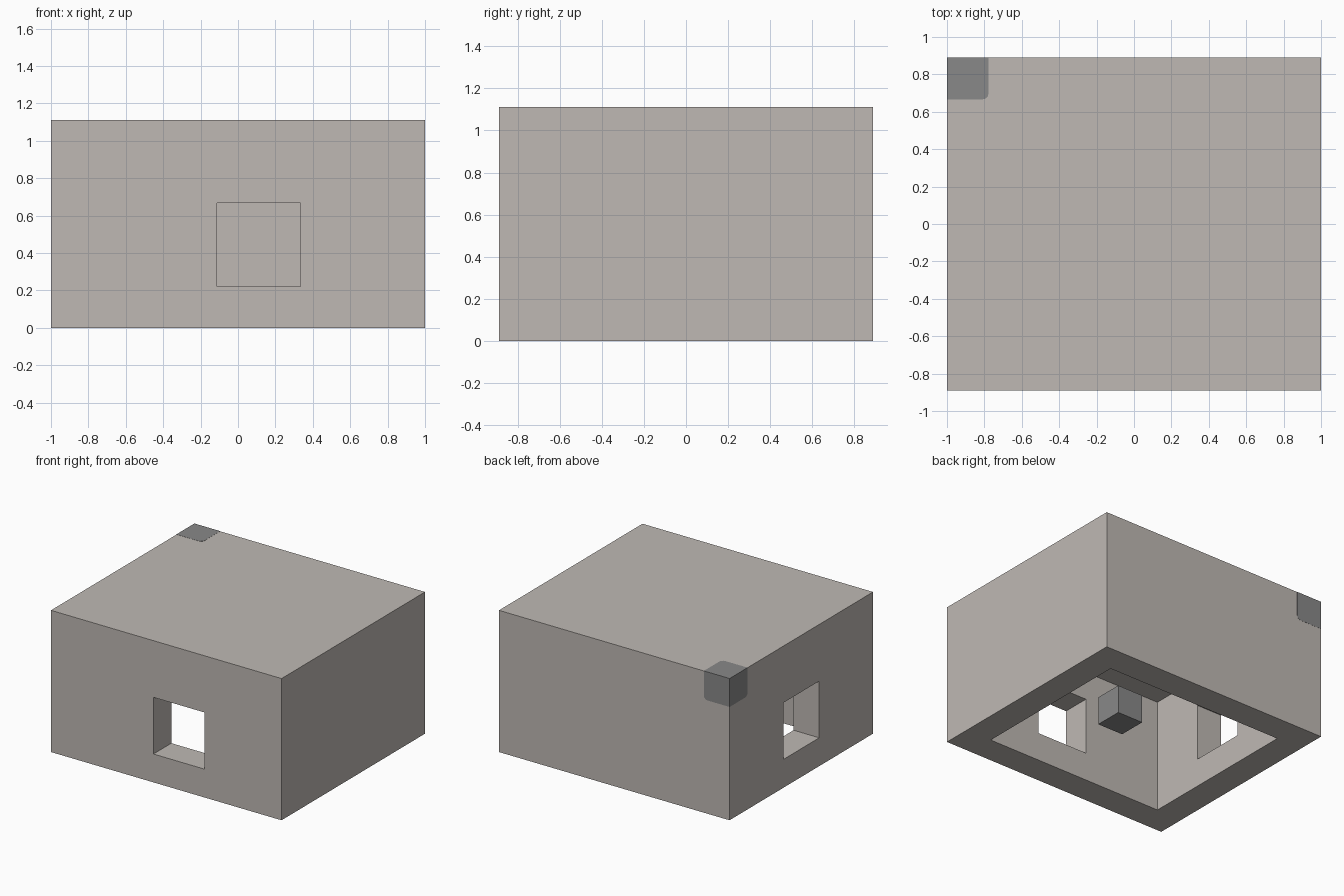
import bpy

U = 1 / 9  # modelling unit: the building is 18 x 16 x 10 units

cube = bpy.data.objects.get("Cube")
if cube:
    bpy.data.objects.remove(cube, do_unlink=True)


def material(name, color):
    mat = bpy.data.materials.new(name)
    mat.use_nodes = True
    mat.diffuse_color = (*color, 1)
    mat.node_tree.nodes["Principled BSDF"].inputs["Base Color"].default_value = (*color, 1)
    return mat


def box(name, low, high, mat=None):
    """Axis-aligned box between two corners given in units."""
    corners = [(x * U, y * U, z * U) for x in (low[0], high[0])
               for y in (low[1], high[1]) for z in (low[2], high[2])]
    faces = [(0, 1, 3, 2), (4, 6, 7, 5), (0, 4, 5, 1),
             (2, 3, 7, 6), (0, 2, 6, 4), (1, 5, 7, 3)]
    mesh = bpy.data.meshes.new(name)
    mesh.from_pydata(corners, [], faces)
    if mat:
        mesh.materials.append(mat)
    obj = bpy.data.objects.new(name, mesh)
    bpy.context.collection.objects.link(obj)
    return obj


def apply_modifiers(obj):
    bpy.context.view_layer.update()
    graph = bpy.context.evaluated_depsgraph_get()
    mesh = bpy.data.meshes.new_from_object(obj.evaluated_get(graph))
    obj.modifiers.clear()
    obj.data = mesh


def cut(obj, low, high):
    cutter = box("cutter", low, high)
    cutter.hide_render = True
    mod = obj.modifiers.new("cut", "BOOLEAN")
    mod.operation, mod.solver, mod.object = "DIFFERENCE", "EXACT", cutter
    apply_modifiers(obj)
    bpy.data.objects.remove(cutter, do_unlink=True)


stone = material("warm grey stone", (0.52, 0.485, 0.456))
dark = material("dark grey", (0.25, 0.25, 0.25))

# Walls and roof, open underneath
house = box("walls_and_roof", (-9, -8, 0), (9, 8, 10), stone)
cut(house, (-7, -6, -1), (7, 6, 8))
# Front window and side window
cut(house, (-1, -9, 2), (3, -5, 6))
cut(house, (-10, -2, 2), (-6, 2, 6))

# Dark block set into the roof corner, its inner edges rounded
e = 0.01
corner = box("corner_block", (-9 - e, 6, 8), (-7, 8 + e, 10 + e), dark)
weights = corner.data.attributes.new("bevel_weight_edge", "FLOAT", "EDGE")
for edge in corner.data.edges:
    ends = [corner.data.vertices[i].co for i in edge.vertices]
    if any((v.x > -8 * U and v.y < 7 * U and v.z < 9 * U) for v in ends):
        weights.data[edge.index].value = 1
bevel = corner.modifiers.new("rounding", "BEVEL")
bevel.limit_method, bevel.width, bevel.segments = "WEIGHT", 0.03, 3
apply_modifiers(corner)

# Loose block standing on the ground inside
box("floor_block", (1, 0, 0), (3, 2, 2), dark)
